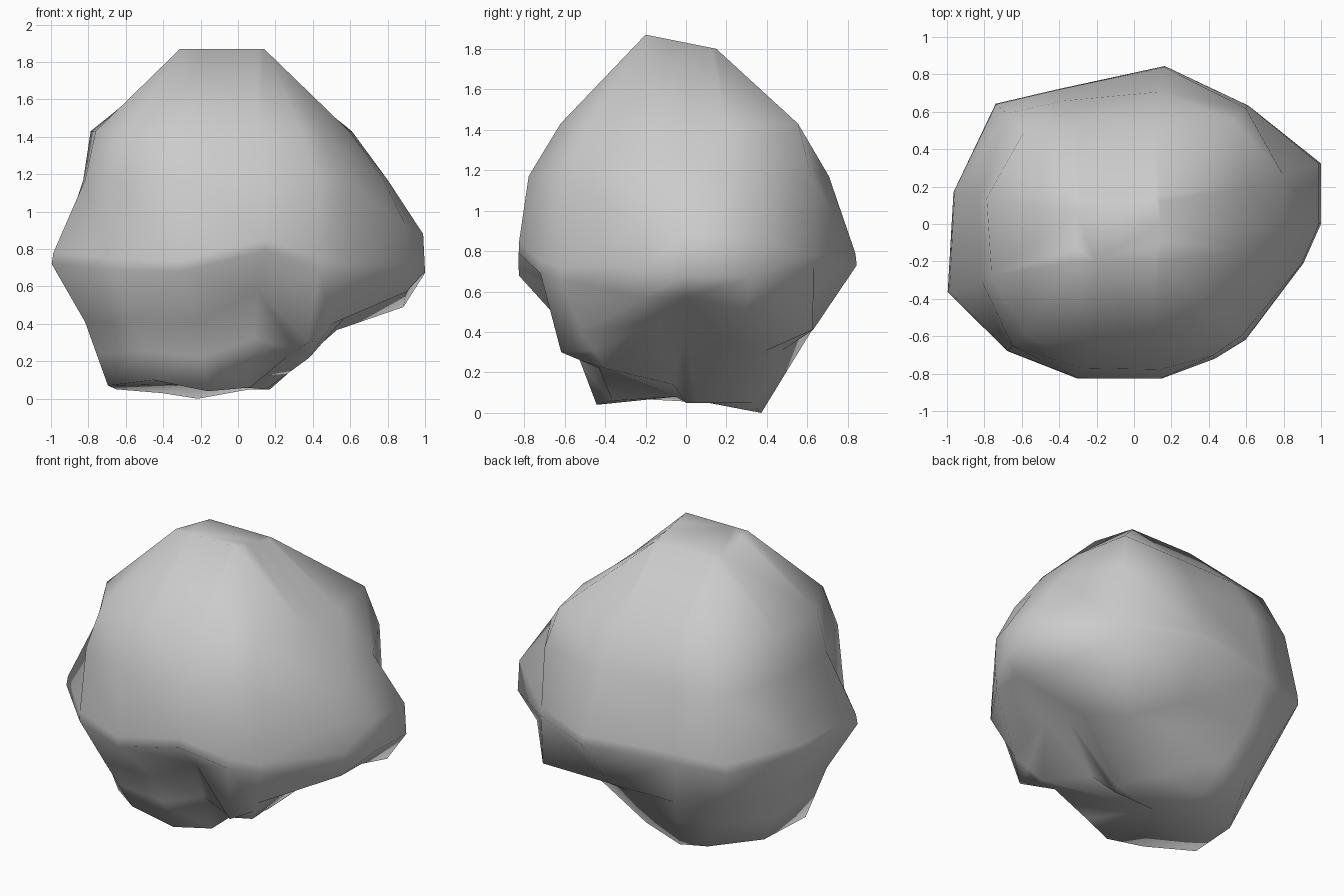
import bpy, bmesh
from math import sin, cos, radians

if "Cube" in bpy.data.objects:
    bpy.data.objects.remove(bpy.data.objects["Cube"])

# Columns around the boulder: angle, radius at z 1.43, radius at z 1.17,
# then (radius, z) of the ledge, the undercut and the foot
columns = [
    (0,   .60, .80, 1.00, .68, .90, .57, .15, .05),
    (18,  .64, .84, 1.05, .67, .93, .49, .18, .05),
    (46,  .77, .86, .88, .72, .87, .41, .24, .05),
    (79,  .56, .72, .86, .73, .64, .41, .33, .05),
    (120, .62, .76, .83, .72, .72, .41, .43, .00),
    (139, .77, .90, .98, .70, .82, .41, .54, .03),
    (170, .80, .84, .98, .72, .83, .41, .66, .05),
    (200, .81, .87, 1.06, .72, .87, .41, .74, .07),
    (225, .83, .92, .96, .69, .81, .41, .64, .10),
    (250, .66, .82, .88, .68, .62, .41, .47, .04),
    (280, .63, .79, .84, .79, .60, .58, .37, .06),
    (301, .65, .82, .84, .69, .72, .30, .50, .22),
    (314, .65, .83, .86, .66, .72, .40, .55, .22),
    (347, .61, .80, .93, .72, .92, .57, .28, .14),
]


def clamp(v, lo, hi):
    return max(lo, min(hi, v))


bm = bmesh.new()
rings = [[] for _ in range(8)]
for a, r143, r117, r_ledge, z_ledge, r_cut, z_cut, r_foot, z_foot in columns:
    c, s = cos(radians(a)), sin(radians(a))
    # small rectangular crown
    y = clamp(.4 * s, -.20, .15)
    rings[0].append(bm.verts.new((clamp(.6 * c, -.31, .14), y, 1.87 - .2 * (y + .2))))
    # thick rim above the undercut, tallest on the right
    rim = .20 if c > .94 else .06
    # stem below the undercut, tucked in under the right and back
    tucked = c > -.1 and s > -.35
    tr, tz = (.5, .72) if tucked else (.5, .5)
    stem = (r_foot + tr * (r_cut - r_foot), z_foot + tz * (z_cut - z_foot))
    profile = [(r143, 1.43), (r117, 1.17),
               (r_ledge + .05 * (r117 - r_ledge), z_ledge + rim), (r_ledge, z_ledge),
               (r_cut, z_cut), stem, (r_foot, z_foot)]
    for ring, (r, z) in zip(rings[1:], profile):
        ring.append(bm.verts.new((r * c, r * s, z)))

# Skin between rings, then close crown and underside
n = len(columns)
for hi, lo in zip(rings, rings[1:]):
    for i in range(n):
        j = (i + 1) % n
        bm.faces.new((hi[i], lo[i], lo[j], hi[j]))
bm.faces.new(rings[0])
base = bm.verts.new((-.2, -.05, .08))
for i in range(n):
    bm.faces.new((rings[-1][(i + 1) % n], rings[-1][i], base))
bmesh.ops.remove_doubles(bm, verts=bm.verts, dist=.004)
bmesh.ops.triangulate(bm, faces=bm.faces)
bmesh.ops.recalc_face_normals(bm, faces=bm.faces)
for f in bm.faces:
    f.smooth = True

mesh = bpy.data.meshes.new("boulder")
bm.to_mesh(mesh)
bm.free()
bpy.context.collection.objects.link(bpy.data.objects.new("boulder", mesh))
